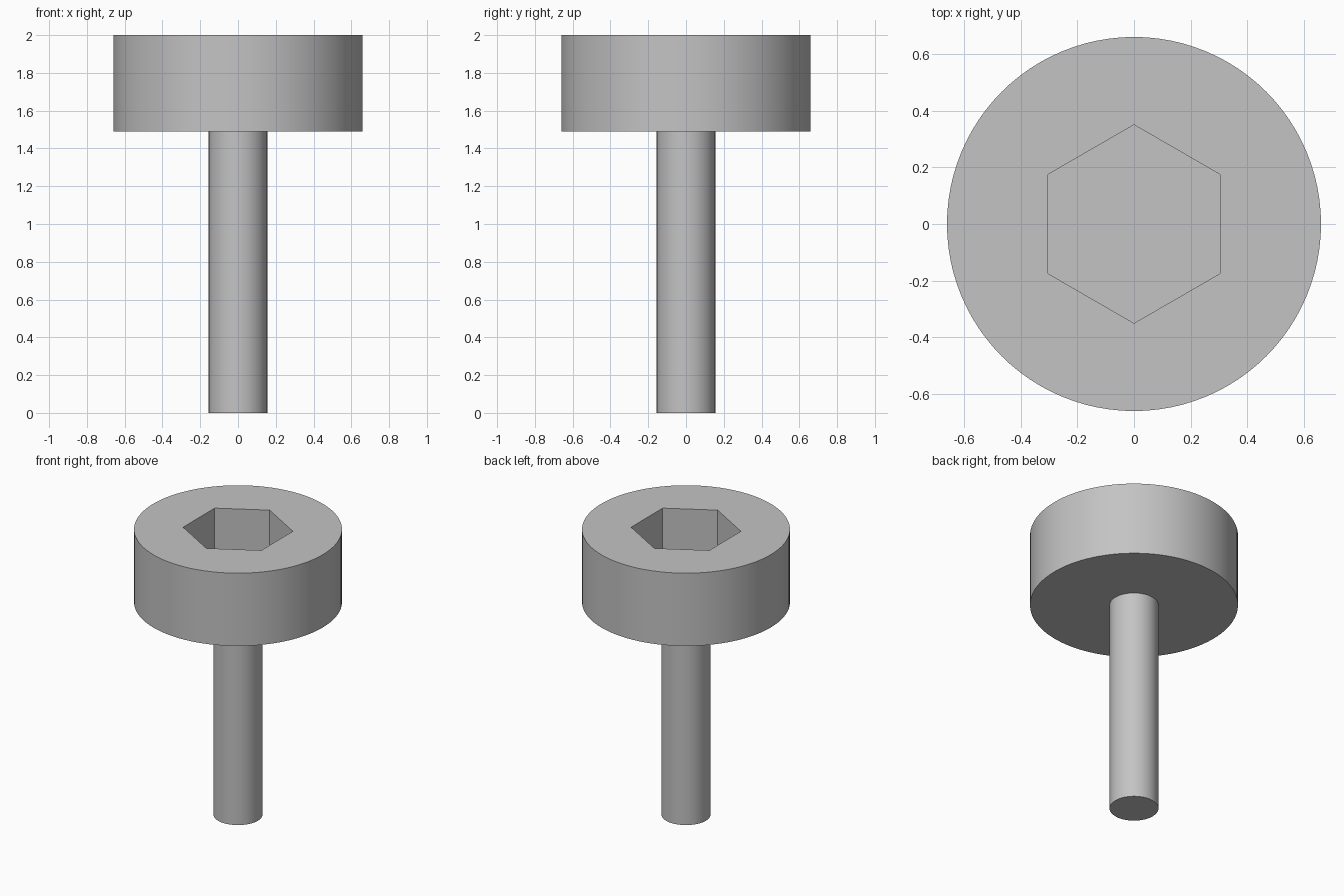
import bpy
import bmesh
from math import cos, sin, pi

if "Cube" in bpy.data.objects:
    bpy.data.objects.remove(bpy.data.objects["Cube"])

HEAD_RADIUS, HEAD_BOTTOM, TOP = 0.66, 1.49, 2.0
SHAFT_RADIUS = 0.155
HEX_RADIUS, HEX_DEPTH = 0.35, 0.4
SIDES = 96

steel = bpy.data.materials.new("grey_steel")
steel.use_nodes = True
steel.diffuse_color = (0.55, 0.55, 0.55, 1)
steel.node_tree.nodes["Principled BSDF"].inputs["Base Color"].default_value = steel.diffuse_color


def ring(bm, radius, z, sides):
    """Closed loop of vertices, with the first one on the y axis."""
    angles = [pi / 2 + 2 * pi * i / sides for i in range(sides)]
    return [bm.verts.new((radius * cos(a), radius * sin(a), z)) for a in angles]


def wall(bm, low, high):
    """Quads joining two equal rings."""
    for i in range(len(low)):
        j = (i + 1) % len(low)
        bm.faces.new((low[i], low[j], high[j], high[i]))


def finish(bm, name):
    bmesh.ops.recalc_face_normals(bm, faces=bm.faces[:])
    mesh = bpy.data.meshes.new(name)
    bm.to_mesh(mesh)
    bm.free()
    mesh.materials.append(steel)
    obj = bpy.data.objects.new(name, mesh)
    bpy.context.collection.objects.link(obj)
    bpy.ops.object.select_all(action="DESELECT")
    obj.select_set(True)
    bpy.context.view_layer.objects.active = obj
    bpy.ops.object.shade_smooth_by_angle(angle=pi / 6)


# Round head with a hexagonal socket
bm = bmesh.new()
base = ring(bm, HEAD_RADIUS, HEAD_BOTTOM, SIDES)
rim = ring(bm, HEAD_RADIUS, TOP, SIDES)
socket_rim = ring(bm, HEX_RADIUS, TOP, 6)
socket_floor = ring(bm, HEX_RADIUS, TOP - HEX_DEPTH, 6)
wall(bm, base, rim)
wall(bm, socket_floor, socket_rim)
bm.faces.new(base)
bm.faces.new(socket_floor)
# Flat top between the rim and the socket
top_verts = set(rim + socket_rim)
top_edges = [e for e in bm.edges if all(v in top_verts for v in e.verts)]
bmesh.ops.triangle_fill(bm, edges=top_edges, use_beauty=True, normal=(0, 0, 1))
finish(bm, "screw_head")

# Plain cylindrical shaft
bm = bmesh.new()
tip = ring(bm, SHAFT_RADIUS, 0, SIDES)
neck = ring(bm, SHAFT_RADIUS, HEAD_BOTTOM, SIDES)
wall(bm, tip, neck)
bm.faces.new(tip)
bm.faces.new(neck)
finish(bm, "screw_shaft")
